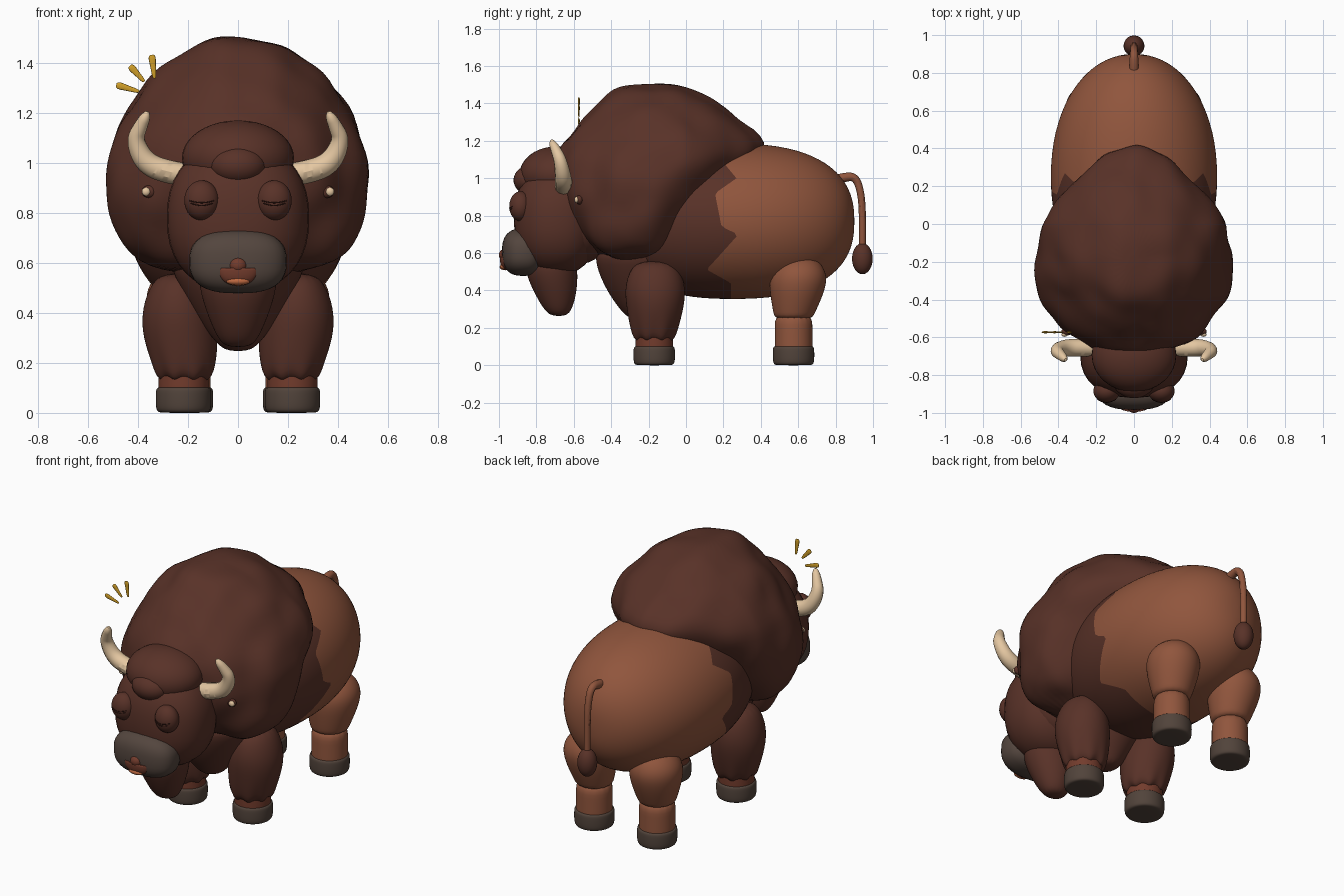
import bpy
import bmesh
from math import sin, cos, pi, sqrt, copysign
from mathutils import Vector, noise

cube = bpy.data.objects.get("Cube")
if cube:
    bpy.data.objects.remove(cube)


def material(name, r, g, b):
    linear = [(c / 255) ** 2.2 for c in (r, g, b)] + [1]
    mat = bpy.data.materials.new(name)
    mat.use_nodes = True
    mat.diffuse_color = linear
    bsdf = mat.node_tree.nodes["Principled BSDF"]
    bsdf.inputs["Base Color"].default_value = linear
    bsdf.inputs["Roughness"].default_value = 0.8
    return mat


FUR = material("dark fur", 89, 53, 44)
HIDE = material("brown hide", 143, 86, 63)
HOOF = material("hoof grey brown", 82, 69, 61)
MUZZLE = material("muzzle grey", 84, 71, 64)
HORN = material("horn ivory", 228, 198, 160)
NOSE = material("nose red brown", 114, 62, 48)
TONGUE = material("tongue orange", 188, 104, 66)
LINE = material("eyelid line", 52, 29, 24)
GOLD = material("gold", 208, 158, 45)


def activate(obj):
    bpy.ops.object.select_all(action="DESELECT")
    obj.select_set(True)
    bpy.context.view_layer.objects.active = obj


def finish(name, bm, *mats):
    bmesh.ops.recalc_face_normals(bm, faces=bm.faces)
    for face in bm.faces:
        face.smooth = True
    mesh = bpy.data.meshes.new(name)
    bm.to_mesh(mesh)
    bm.free()
    for mat in mats:
        mesh.materials.append(mat)
    obj = bpy.data.objects.new(name, mesh)
    bpy.context.collection.objects.link(obj)
    return obj


def skin(bm, rings):
    """Bridge closed rings of points and cap both ends."""
    rows = [[bm.verts.new(p) for p in ring] for ring in rings]
    n = len(rows[0])
    for a, b in zip(rows, rows[1:]):
        for i in range(n):
            j = (i + 1) % n
            bm.faces.new((a[i], a[j], b[j], b[i]))
    bm.faces.new(rows[0])
    bm.faces.new(rows[-1])


def loft(name, mat, sections, sides=16, ragged=0):
    """Smooth upright form from (z, x, y, rx, ry) sections, lowest first."""
    rings = []
    for k, (z, x, y, rx, ry) in enumerate(sections):
        jag = ragged if k < 2 else 0
        rings.append([(x + rx * cos(2 * pi * i / sides), y + ry * sin(2 * pi * i / sides),
                       z + jag * (-1) ** i) for i in range(sides)])
    bm = bmesh.new()
    skin(bm, rings)
    obj = finish(name, bm, mat)
    obj.modifiers.new("smooth", "SUBSURF").levels = 2
    activate(obj)
    bpy.ops.object.convert(target="MESH")
    return obj


def blob(name, mat, centre, radii, square=1.0):
    """Ellipsoid, boxier when square is below one."""
    bm = bmesh.new()
    bmesh.ops.create_uvsphere(bm, u_segments=32, v_segments=20, radius=1)
    for v in bm.verts:
        v.co = [c + r * copysign(abs(p) ** square, p) for c, r, p in zip(centre, radii, v.co)]
    return finish(name, bm, mat)


def tube(name, mat, points):
    """Tapered smooth tube through (x, y, z, radius) points."""
    curve = bpy.data.curves.new(name, "CURVE")
    curve.dimensions = "3D"
    curve.bevel_depth = 1
    curve.bevel_resolution = 4
    curve.use_fill_caps = True
    spline = curve.splines.new("NURBS")
    spline.points.add(len(points) - 1)
    for p, (x, y, z, r) in zip(spline.points, points):
        p.co = (x, y, z, 1)
        p.radius = r
    spline.use_endpoint_u = True
    spline.order_u = 3
    curve.materials.append(mat)
    obj = bpy.data.objects.new(name, curve)
    bpy.context.collection.objects.link(obj)
    activate(obj)
    bpy.ops.object.convert(target="MESH")
    bpy.ops.object.shade_smooth_by_angle()
    return obj


# Body: barrel with a jagged edge between dark shoulder fur and brown hide
ZIGZAG = [(0.36, 0.24), (0.44, 0.24), (0.51, 0.11), (0.61, 0.2), (0.7, 0.28),
          (0.74, 0.19), (0.92, 0.155), (1.0, 0.27), (1.12, 0.17), (1.2, 0.17)]


def fur_edge(z):
    for (z0, y0), (z1, y1) in zip(ZIGZAG, ZIGZAG[1:]):
        if z <= z1:
            return y0 + (y1 - y0) * max(0, z - z0) / (z1 - z0)
    return y1


MID, LENGTH, HEIGHT, ROWS, SIDES = 0.25, 0.65, 0.415, 40, 128
rings = []
for k in range(ROWS + 1):
    u = 0.01 + (pi - 0.02) * k / ROWS
    base = MID - LENGTH * cos(u)
    ring = []
    for i in range(SIDES):
        a = 2 * pi * i / SIDES
        edge = fur_edge(0.77 + HEIGHT * sin(u) * sin(a))
        y = base + (edge - MID) * max(0, 1 - abs(base - MID) / 0.3)
        t = min(1, abs(y - MID) / LENGTH)
        wide, tall = [(1 - t ** p) ** (1 / p) for p in (2.1, 2.45)]
        ring.append((0.44 * wide * cos(a), y, 0.77 + HEIGHT * tall * sin(a)))
    rings.append(ring)
bm = bmesh.new()
skin(bm, rings)
bm.faces.ensure_lookup_table()
for index, face in enumerate(bm.faces):
    face.material_index = int(index >= SIDES * ROWS // 2 and index != SIDES * ROWS)
finish("body", bm, FUR, HIDE)

# Mane: humped mass with a lumpy surface, from (z, front y, back y, half width)
mane_rows = [(0.555, -0.44, -0.15, 0.28), (0.62, -0.53, -0.05, 0.44), (0.72, -0.62, 0.04, 0.505),
             (0.87, -0.69, 0.15, 0.527), (1.0, -0.715, 0.27, 0.525), (1.15, -0.695, 0.47, 0.49),
             (1.3, -0.57, 0.33, 0.395), (1.41, -0.47, 0.19, 0.28), (1.47, -0.4, 0.07, 0.18),
             (1.495, -0.3, -0.08, 0.07)]
mane = loft("mane", FUR, [(z, 0, (f + b) / 2, w, (b - f) / 2) for z, f, b, w in mane_rows], 32)
for v in mane.data.vertices:
    outward = (v.co - Vector((0, -0.15, 1))).normalized()
    v.co += outward * 0.025 * noise.noise(v.co * 5.5)
    v.co.x *= 1 - 0.6 * max(0, v.co.y)

loft("chest", FUR, [(0.245, 0, -0.24, 0.05, 0.06), (0.29, 0, -0.25, 0.1, 0.1),
                    (0.4, 0, -0.25, 0.18, 0.18), (0.54, 0, -0.25, 0.26, 0.243),
                    (0.66, 0, -0.25, 0.3, 0.24)])

# Head
blob("head", FUR, (0, -0.69, 0.78), (0.285, 0.23, 0.297), 0.87)
blob("neck", FUR, (0, -0.58, 0.77), (0.25, 0.2, 0.23))
blob("crown_tuft", FUR, (0, -0.695, 1.02), (0.224, 0.195, 0.15))
blob("forelock", FUR, (0, -0.83, 0.99), (0.112, 0.092, 0.08))
blob("muzzle", MUZZLE, (0, -0.87, 0.605), (0.195, 0.114, 0.127), 0.77)
mouth = blob("mouth", NOSE, (0, -0.965, 0.57), (0.08, 0.03, 0.062))
for v in mouth.data.vertices:
    v.co.z = min(v.co.z, 0.58)
blob("nose", NOSE, (0, -0.968, 0.59), (0.036, 0.032, 0.033))
blob("tongue", TONGUE, (0, -0.975, 0.526), (0.046, 0.021, 0.016))
loft("beard", FUR, [(0.262, 0, -0.68, 0.05, 0.04), (0.3, 0, -0.685, 0.085, 0.08),
                    (0.4, 0, -0.7, 0.128, 0.12), (0.5, 0, -0.72, 0.16, 0.145),
                    (0.6, 0, -0.72, 0.16, 0.13)])

# Paired parts
for side, s in (("left", 1), ("right", -1)):
    blob(side + "_eyelid", FUR, (s * 0.145, -0.885, 0.85), (0.07, 0.06, 0.08))
    for drop in (0.01, 0.021):
        path = []
        for d in (-1, -0.5, 0, 0.5, 1):
            dx, dz = d * (0.054 - drop / 2), 0.009 * d * d - drop
            dy = 0.06 * sqrt(1 - (dx / 0.07) ** 2 - (dz / 0.08) ** 2)
            path.append((s * 0.145 + dx, -0.886 - dy, 0.85 + dz, 0.0022))
        tube(side + "_eye_line", LINE, path)
    tube(side + "_horn", HORN, [(s * x, y, z, r) for x, y, z, r in (
        (0.17, -0.655, 0.945, 0.045), (0.27, -0.655, 0.96, 0.047), (0.37, -0.655, 0.995, 0.045),
        (0.415, -0.67, 1.09, 0.035), (0.388, -0.695, 1.15, 0.028), (0.367, -0.715, 1.19, 0.02),
        (0.362, -0.718, 1.205, 0.007))])
    blob(side + "_ear", FUR, (s * 0.355, -0.57, 0.885), (0.03, 0.02, 0.025))
    blob(side + "_inner_ear", HORN, (s * 0.368, -0.585, 0.885), (0.017, 0.012, 0.017))

    # Front leg with ragged fur cuff
    loft(side + "_front_leg", FUR, [(0.12, s * 0.215, -0.17, 0.107, 0.107), (0.18, s * 0.215, -0.17, 0.13, 0.13),
                                    (0.3, s * 0.23, -0.165, 0.154, 0.155), (0.4, s * 0.238, -0.165, 0.152, 0.168),
                                    (0.5, s * 0.238, -0.165, 0.122, 0.145), (0.56, s * 0.24, -0.165, 0.07, 0.09)],
         ragged=0.03)
    # Hind thigh
    loft(side + "_thigh", HIDE, [(0.245, s * 0.21, 0.575, 0.1, 0.1), (0.275, s * 0.21, 0.577, 0.112, 0.112),
                                 (0.36, s * 0.215, 0.59, 0.138, 0.14), (0.46, s * 0.22, 0.6, 0.158, 0.163),
                                 (0.53, s * 0.22, 0.602, 0.132, 0.135), (0.582, s * 0.215, 0.605, 0.07, 0.08)])
    for end, y, x, mat in (("front", -0.17, 0.218, NOSE), ("hind", 0.575, 0.21, HIDE)):
        loft(f"{side}_{end}_shin", mat, [(z, s * x, y, 0.103, 0.103) for z in (0.07, 0.09, 0.2, 0.28)])
        loft(f"{side}_{end}_hoof", HOOF, [(z, s * x, y, r, r) for z, r in (
            (0, 0.09), (0.004, 0.106), (0.02, 0.114), (0.085, 0.114), (0.101, 0.11), (0.104, 0.09))])

# Tail
tube("tail", HIDE, [(0, 0.8, 0.99, 0.026), (0, 0.84, 1.005, 0.025), (0, 0.905, 1.01, 0.021),
                    (0, 0.935, 0.93, 0.019), (0, 0.945, 0.8, 0.019), (0, 0.943, 0.62, 0.018)])
blob("tail_tuft", FUR, (0, 0.943, 0.57), (0.055, 0.055, 0.083))

# Three flat accent marks floating beside the head
for x0, z0, x1, z1 in ((-0.395, 1.285, -0.487, 1.312), (-0.375, 1.325, -0.432, 1.388),
                       (-0.334, 1.338, -0.345, 1.432)):
    mark = tube("accent_mark", GOLD, [(x0 + (x1 - x0) * t, 0, z0 + (z1 - z0) * t, r) for t, r in (
        (0, 0.004), (0.05, 0.008), (0.5, 0.011), (0.95, 0.016), (1, 0.007))])
    mark.scale.y = 0.4
    mark.location.y = -0.573
